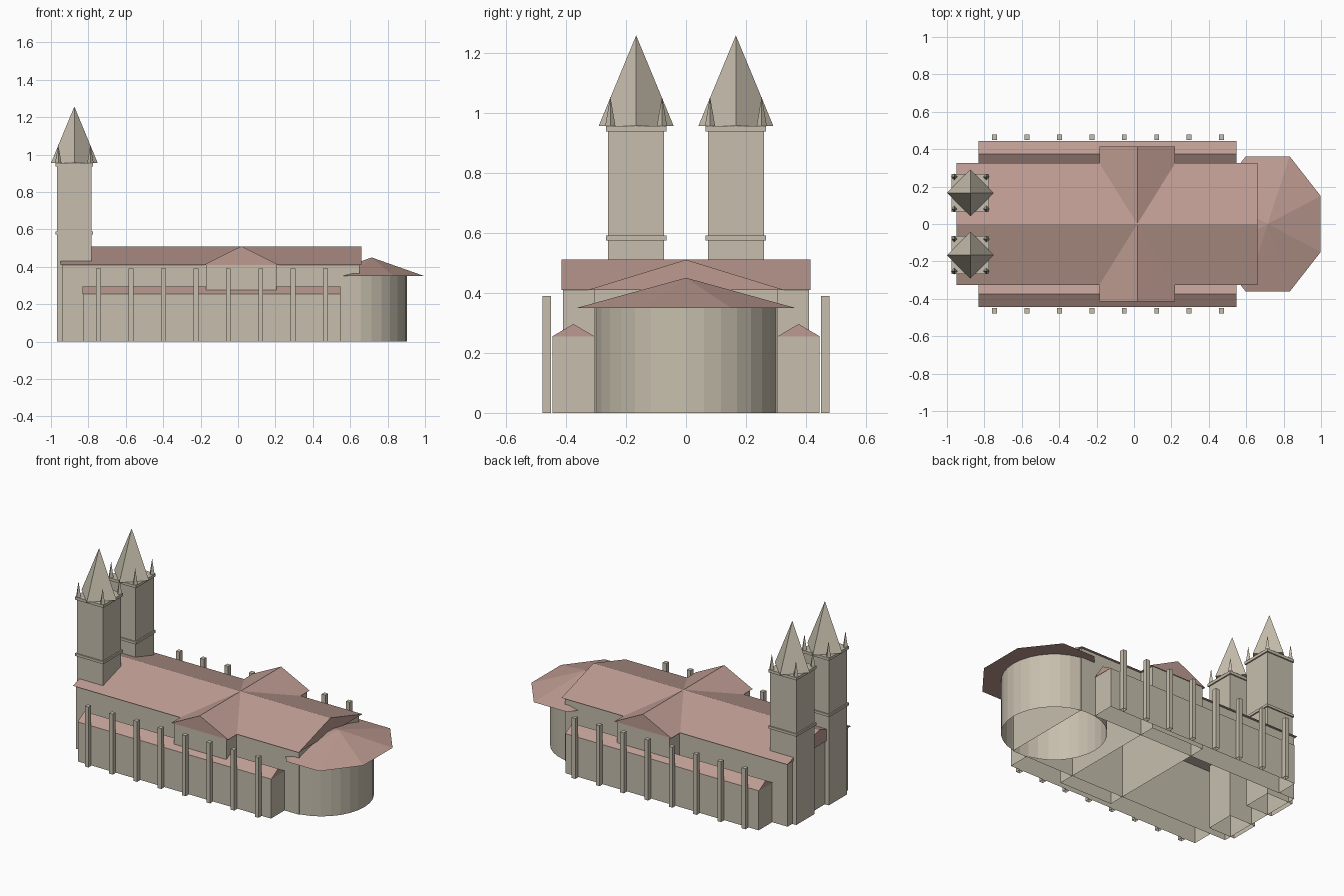
import bpy, bmesh, math

cube = bpy.data.objects.get("Cube")
if cube:
    bpy.data.objects.remove(cube, do_unlink=True)


def material(name, colour):
    mat = bpy.data.materials.new(name)
    mat.use_nodes = True
    mat.diffuse_color = (*colour, 1)
    mat.node_tree.nodes["Principled BSDF"].inputs["Base Color"].default_value = (*colour, 1)
    return mat


stone = material("pale stone", (0.57, 0.52, 0.42))
tile = material("dusty red tile", (0.51, 0.33, 0.285))


def make(name, bm, mat):
    bmesh.ops.recalc_face_normals(bm, faces=bm.faces)
    mesh = bpy.data.meshes.new(name)
    bm.to_mesh(mesh)
    bm.free()
    mesh.materials.append(mat)
    obj = bpy.data.objects.new(name, mesh)
    bpy.context.collection.objects.link(obj)
    return obj


def open_base(bm):
    """Remove the face resting on the ground, leaving a hollow shell."""
    floor = [f for f in bm.faces if all(abs(v.co.z) < 1e-5 for v in f.verts)]
    bmesh.ops.delete(bm, geom=floor, context="FACES_ONLY")


def box(name, x, y, z):
    """Box between (low, high) pairs."""
    bm = bmesh.new()
    bmesh.ops.create_cube(bm, size=1)
    for v in bm.verts:
        v.co = [lo + (c + 0.5) * (hi - lo) for c, (lo, hi) in zip(v.co, (x, y, z))]
    open_base(bm)
    return make(name, bm, stone)


def gable_roof(name, x, y, z, along="x"):
    """Triangular prism with its ridge along one axis."""
    bm = bmesh.new()
    mx, my = sum(x) / 2, sum(y) / 2
    if along == "x":
        ends = [[(e, y[0], z[0]), (e, y[1], z[0]), (e, my, z[1])] for e in x]
    else:
        ends = [[(x[0], e, z[0]), (x[1], e, z[0]), (mx, e, z[1])] for e in y]
    a, b = [[bm.verts.new(p) for p in end] for end in ends]
    bm.faces.new(a)
    bm.faces.new(b[::-1])
    for i in range(3):
        j = (i + 1) % 3
        bm.faces.new((a[i], b[i], b[j], a[j]))
    return make(name, bm, tile)


def cone(name, sides, r1, r2, centre, z, mat, turn=0.0, stretch=(1, 1)):
    bm = bmesh.new()
    bmesh.ops.create_cone(bm, cap_ends=True, segments=sides, radius1=r1, radius2=r2,
                          depth=z[1] - z[0])
    c, s = math.cos(turn), math.sin(turn)
    for v in bm.verts:
        px, py, pz = v.co
        v.co = (centre[0] + (c * px - s * py) * stretch[0],
                centre[1] + (s * px + c * py) * stretch[1],
                pz + sum(z) / 2)
    bmesh.ops.remove_doubles(bm, verts=bm.verts, dist=1e-5)
    open_base(bm)
    return make(name, bm, mat)


# Nave and transept
box("nave_walls", (-0.94, 0.65), (-0.307, 0.307), (0, 0.41))
gable_roof("nave_roof", (-0.95, 0.66), (-0.325, 0.325), (0.41, 0.51))
box("transept_walls", (-0.17, 0.205), (-0.41, 0.41), (0, 0.41))
gable_roof("transept_roof", (-0.185, 0.22), (-0.415, 0.415), (0.41, 0.51), "y")

# Rounded apse with a stretched eight-sided roof
cone("apse_wall", 32, 0.305, 0.305, (0.598, 0), (0, 0.35), stone)
apothem = math.cos(math.pi / 8)
cone("apse_roof", 8, 1, 0, (0.715, 0), (0.35, 0.45), tile, math.pi / 8,
     (0.283 / apothem, 0.362 / apothem))

for side, label in ((-1, "right"), (1, "left")):
    # Side aisle
    span = sorted((side * 0.305, side * 0.445))
    box(f"{label}_aisle_walls", (-0.83, 0.547), span, (0, 0.255))
    gable_roof(f"{label}_aisle_roof", (-0.832, 0.549), span, (0.255, 0.296))

    # Free-standing buttress piers
    for i in range(8):
        px = -0.745 + i * 0.1733
        box(f"{label}_buttress_{i + 1}", (px - 0.013, px + 0.013),
            sorted((side * 0.45, side * 0.478)), (0, 0.39))

    # Tower with two string courses
    tx, ty = -0.875, side * 0.166

    def tower_block(name, half, z):
        box(name, (tx - half, tx + half), (ty - half, ty + half), z)

    tower_block(f"{label}_tower", 0.093, (0, 0.95))
    tower_block(f"{label}_tower_lower_band", 0.101, (0.574, 0.59))
    tower_block(f"{label}_tower_upper_band", 0.101, (0.937, 0.955))

    # Spire and corner pinnacles
    cone(f"{label}_spire", 4, 0.125, 0, (tx, ty), (0.955, 1.257), stone)
    for sx in (-1, 1):
        for sy in (-1, 1):
            cone(f"{label}_pinnacle", 4, 0.017, 0, (tx + sx * 0.086, ty + sy * 0.086),
                 (0.955, 1.054), stone)
